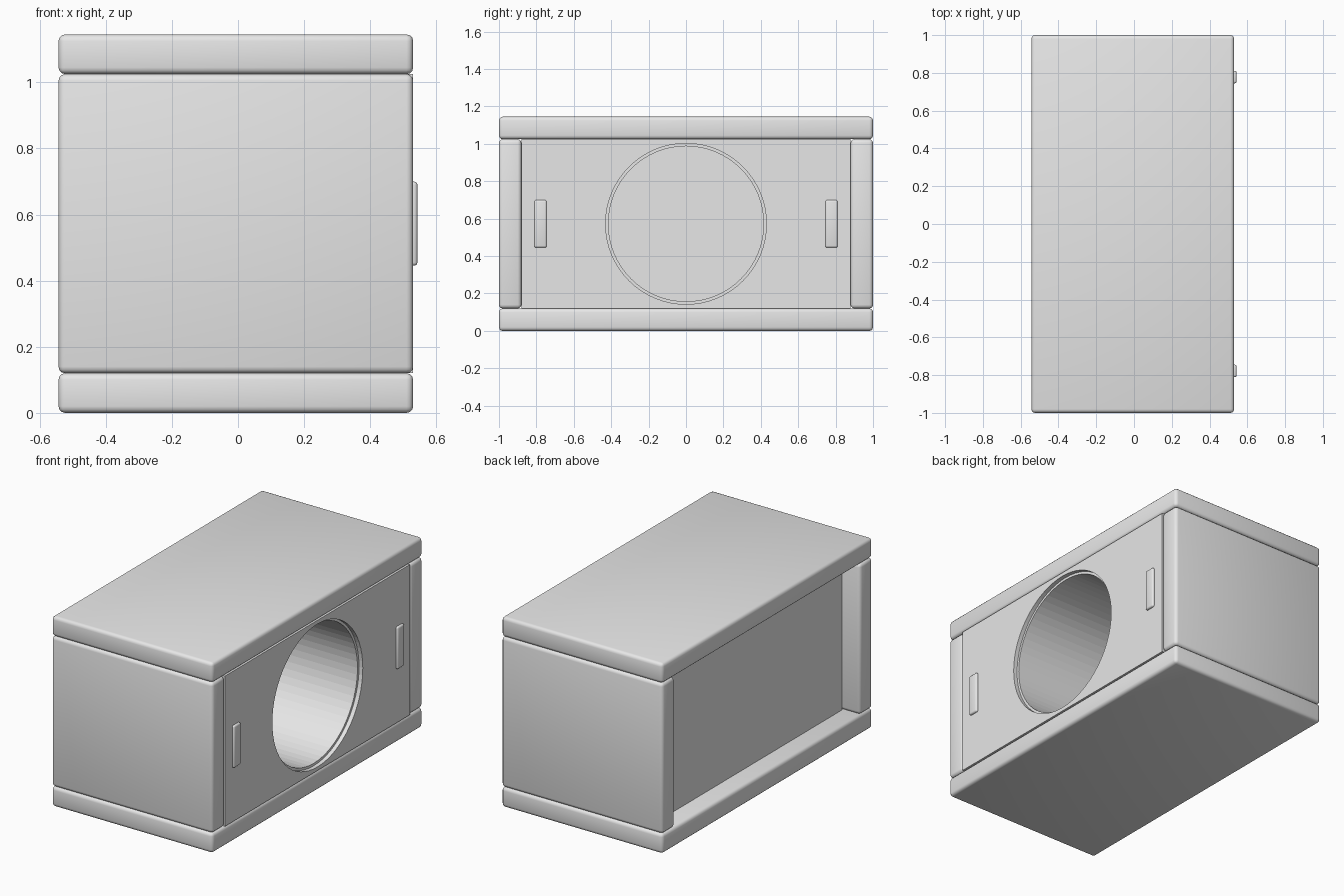
import bpy
import math

default = bpy.data.objects.get("Cube")
if default:
    bpy.data.objects.remove(default, do_unlink=True)

# One plain grey for the whole cabinet
grey = bpy.data.materials.new("light_grey")
grey.use_nodes = True
colour = (0.8, 0.8, 0.8, 1)
grey.diffuse_color = colour
grey.node_tree.nodes["Principled BSDF"].inputs["Base Color"].default_value = colour


def box(name, low, high, bevel=0.0):
    """Box between two corners, with optional rounded edges."""
    centre = [(a + b) / 2 for a, b in zip(low, high)]
    bpy.ops.mesh.primitive_cube_add(size=1, location=centre)
    obj = bpy.context.object
    obj.name = name
    obj.scale = [b - a for a, b in zip(low, high)]
    bpy.ops.object.transform_apply(location=False, rotation=False, scale=True)
    obj.data.materials.append(grey)
    if bevel:
        mod = obj.modifiers.new("rounded_edges", "BEVEL")
        mod.width = bevel
        mod.segments = 3
        bpy.ops.object.modifier_apply(modifier=mod.name)
        bpy.ops.object.shade_smooth_by_angle(angle=math.radians(35))
    return obj


def bore(obj, radius, x_floor, z):
    """Cut a round blind hole into the +x face, down to x_floor."""
    x_end = RIGHT + 0.1
    bpy.ops.mesh.primitive_cylinder_add(
        vertices=64, radius=radius, depth=x_end - x_floor,
        location=((x_end + x_floor) / 2, 0, z), rotation=(0, math.pi / 2, 0))
    cutter = bpy.context.object
    cutter.data.materials.append(grey)
    cutter.hide_render = True
    mod = obj.modifiers.new("bore", "BOOLEAN")
    mod.operation = "DIFFERENCE"
    mod.solver = "EXACT"
    mod.object = cutter
    bpy.context.view_layer.objects.active = obj
    bpy.ops.object.modifier_apply(modifier=mod.name)
    bpy.data.objects.remove(cutter, do_unlink=True)


LEFT, RIGHT = -0.543, 0.53
THICK, HEIGHT = 0.12, 1.145
ROUND = 0.02
TOP = HEIGHT - THICK
MIDDLE = HEIGHT / 2

# Outer boards
box("bottom_board", (LEFT, -1, 0), (RIGHT, 1, THICK), ROUND)
box("top_board", (LEFT, -1, TOP), (RIGHT, 1, HEIGHT), ROUND)
inner = 1 - THICK
box("front_board", (LEFT, -1, THICK), (RIGHT, -inner, TOP), ROUND)
box("back_board", (LEFT, inner, THICK), (RIGHT, 1, TOP), ROUND)

# Core block, set in from the left side, with a stepped round opening
core = box("core_panel", (LEFT + THICK, -inner, THICK), (RIGHT, inner, TOP))
bore(core, 0.415, -0.3, MIDDLE)
bore(core, 0.43, RIGHT - 0.025, MIDDLE)

# Small raised grips on either side of the opening
for side, name in ((-1, "front_grip"), (1, "back_grip")):
    y = side * 0.778
    box(name, (RIGHT - 0.02, y - 0.033, MIDDLE - 0.127),
        (RIGHT + 0.013, y + 0.033, MIDDLE + 0.127), 0.01)
